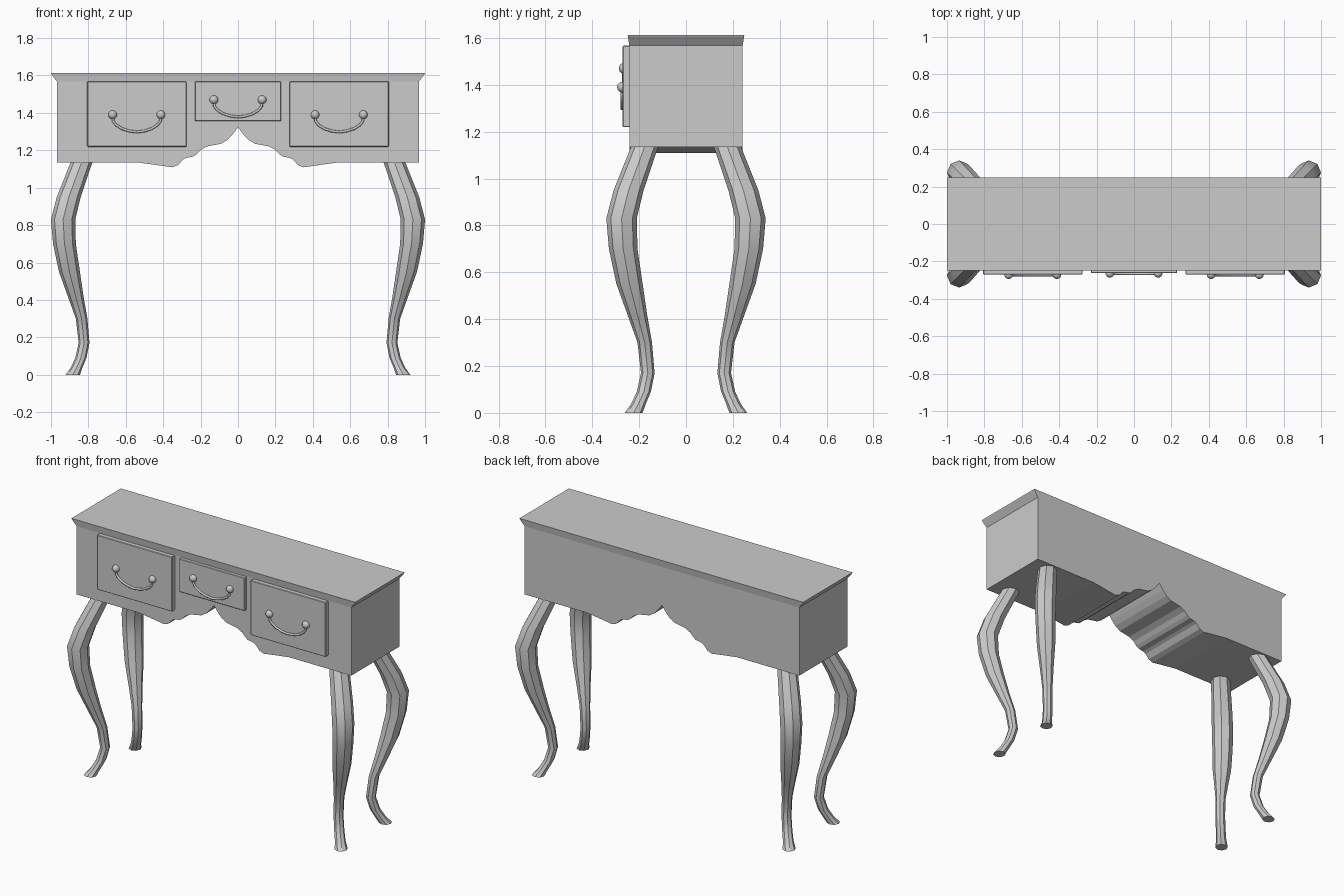
import bpy, bmesh, math
from mathutils import Vector

if "Cube" in bpy.data.objects:
    bpy.data.objects.remove(bpy.data.objects["Cube"])


def finish(name, bm):
    bmesh.ops.recalc_face_normals(bm, faces=bm.faces)
    me = bpy.data.meshes.new(name)
    bm.to_mesh(me)
    bm.free()
    ob = bpy.data.objects.new(name, me)
    bpy.context.collection.objects.link(ob)
    return ob


def loft(name, rings):
    """Join equal-sized rings of points into a capped skin."""
    bm = bmesh.new()
    vs = [[bm.verts.new(p) for p in ring] for ring in rings]
    n = len(vs[0])
    for a, b in zip(vs, vs[1:]):
        for i in range(n):
            j = (i + 1) % n
            bm.faces.new((a[i], a[j], b[j], b[i]))
    bm.faces.new(vs[0])
    bm.faces.new(vs[-1])
    return finish(name, bm)


def smooth(ob, angle=30):
    bpy.ops.object.select_all(action='DESELECT')
    ob.select_set(True)
    bpy.context.view_layer.objects.active = ob
    bpy.ops.object.shade_smooth_by_angle(angle=math.radians(angle))


def rect(w, d, z):
    return [(-w, -d, z), (w, -d, z), (w, d, z), (-w, d, z)]


# Case with the scalloped lower edge, extruded front to back
W, D = 0.968, 0.242
scallop = [(0.53, 1.134), (0.44, 1.122), (0.35, 1.109), (0.32, 1.121), (0.295, 1.15),
           (0.275, 1.16), (0.24, 1.166), (0.22, 1.18), (0.20, 1.202), (0.165, 1.221),
           (0.09, 1.235), (0.055, 1.257), (0.027, 1.287)]
half = [(W, 1.57), (W, 1.134)] + scallop
outline = half + [(0, 1.323)] + [(-x, z) for x, z in reversed(half)]
loft("case", [[(x, y, z) for x, z in outline] for y in (-D, D)])

# Flared top board
loft("table_top", [rect(W, D, 1.568), rect(0.998, 0.248, 1.607), rect(1.0, 0.249, 1.613)])


# Drawer fronts, each with two knobs and a hanging bail
def drawer(name, x, w, z0, z1, front, knob_z):
    bm = bmesh.new()
    bmesh.ops.create_cube(bm, size=1)
    for v in bm.verts:
        v.co = (x + v.co.x * 2 * w,
                front if v.co.y < 0 else -0.235,
                z1 if v.co.z > 0 else z0)
    panel = finish(name + "_drawer_front", bm)
    bev = panel.modifiers.new("edge", 'BEVEL')
    bev.width = 0.003
    for side, s in (("left", -1), ("right", 1)):
        bm = bmesh.new()
        bmesh.ops.create_uvsphere(bm, u_segments=16, v_segments=10, radius=0.023)
        bmesh.ops.translate(bm, verts=bm.verts, vec=(x + s * 0.129, front - 0.001, knob_z))
        smooth(finish(f"{name}_{side}_knob", bm), 60)
    arc = [(0.129, 0), (0.126, -0.035), (0.11, -0.055), (0.08, -0.074), (0.04, -0.087)]
    path = arc + [(0, -0.092)] + [(-a, b) for a, b in reversed(arc)]
    rings = []
    for i, p in enumerate(path):
        a, b = path[max(i - 1, 0)], path[min(i + 1, len(path) - 1)]
        t = Vector((b[0] - a[0], 0, b[1] - a[1])).normalized()
        nrm = Vector((-t.z, 0, t.x))
        c = Vector((x + p[0], front - 0.003, knob_z + p[1]))
        rings.append([c + 0.007 * (math.cos(k * math.pi / 4) * nrm
                                   + math.sin(k * math.pi / 4) * Vector((0, 1, 0)))
                      for k in range(8)])
    smooth(loft(name + "_bail", rings), 50)


drawer("left", -0.541, 0.265, 1.219, 1.567, -0.27, 1.39)
drawer("middle", 0, 0.23, 1.356, 1.567, -0.263, 1.47)
drawer("right", 0.541, 0.265, 1.219, 1.567, -0.27, 1.39)

# Cabriole legs: (height, outward offset, radius), bowed along the diagonals
leg = [(1.14, 0.175, 0.058), (0.95, 0.245, 0.064), (0.83, 0.275, 0.065), (0.70, 0.268, 0.061),
       (0.55, 0.241, 0.056), (0.42, 0.208, 0.042), (0.30, 0.176, 0.031), (0.17, 0.163, 0.029),
       (0.09, 0.180, 0.030), (0.04, 0.202, 0.031), (0, 0.223, 0.038)]
for fb, sy in (("front", -1), ("back", 1)):
    for lr, sx in (("left", -1), ("right", 1)):
        rings = [[(sx * (0.66 + d + r * math.cos(k * math.pi / 4)),
                   sy * (d + r * math.sin(k * math.pi / 4)), z)
                  for k in range(8)] for z, d, r in leg]
        smooth(loft(f"{fb}_{lr}_leg", rings), 25)
